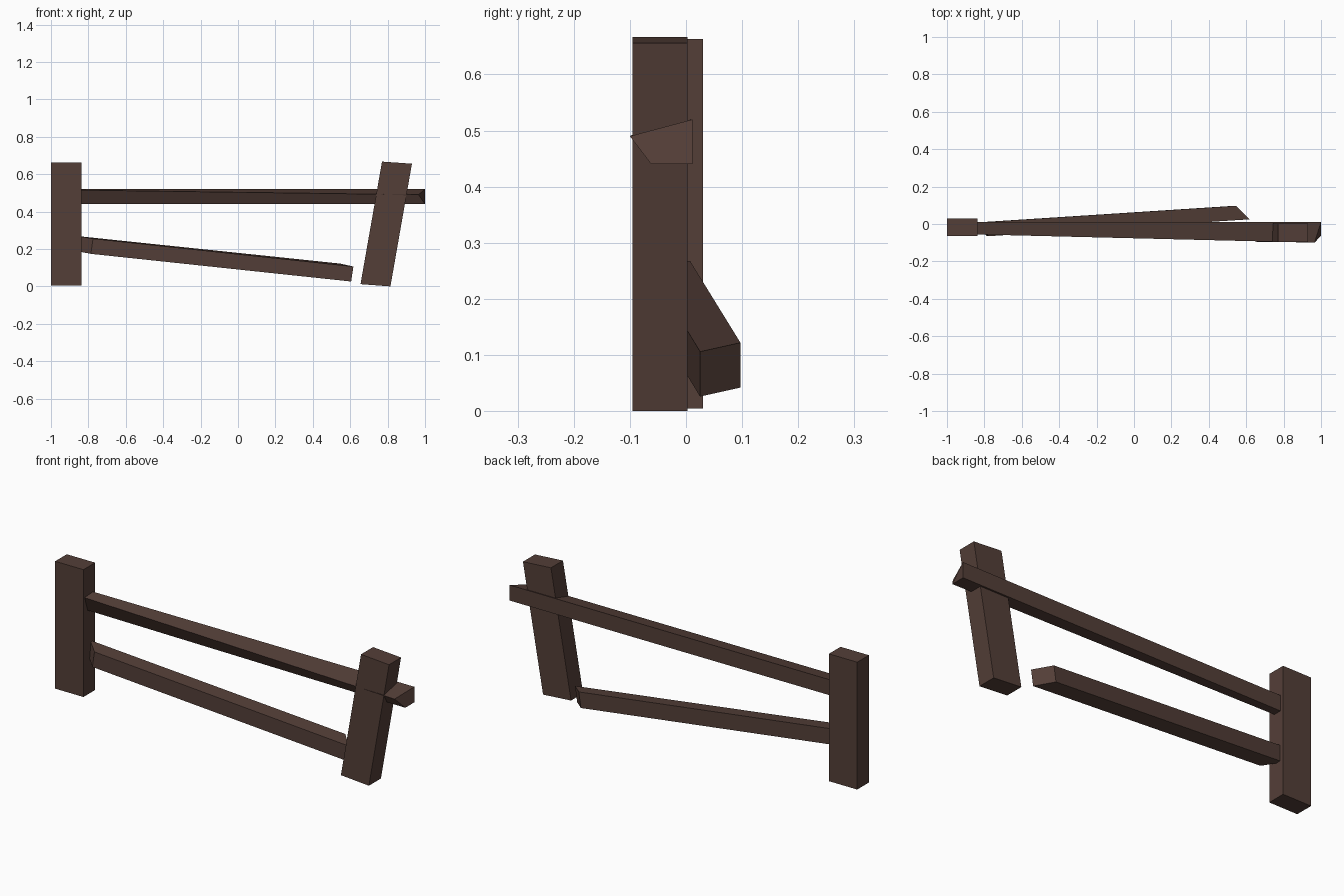
import bpy
import bmesh

cube = bpy.data.objects.get("Cube")
if cube:
    bpy.data.objects.remove(cube, do_unlink=True)


def make_material(name, colour):
    mat = bpy.data.materials.new(name)
    mat.use_nodes = True
    mat.diffuse_color = colour
    shader = next(n for n in mat.node_tree.nodes if n.type == "BSDF_PRINCIPLED")
    shader.inputs["Base Color"].default_value = colour
    shader.inputs["Roughness"].default_value = 0.9
    return mat


dark_wood = make_material("dark_brown_wood", (0.088, 0.049, 0.039, 1))


def make_beam(name, start, end):
    """Join two four-cornered end profiles into a solid, flat-sided beam."""
    bm = bmesh.new()
    first = [bm.verts.new(p) for p in start]
    last = [bm.verts.new(p) for p in end]
    bm.faces.new(first)
    bm.faces.new(last[::-1])
    for i in range(len(first)):
        j = (i + 1) % len(first)
        bm.faces.new((first[j], first[i], last[i], last[j]))
    bmesh.ops.recalc_face_normals(bm, faces=bm.faces)
    mesh = bpy.data.meshes.new(name)
    bm.to_mesh(mesh)
    bm.free()
    mesh.materials.append(dark_wood)
    obj = bpy.data.objects.new(name, mesh)
    bpy.context.collection.objects.link(obj)
    return obj


def make_post(name, outline, front, back):
    """Extrude a front outline of (x, z) corners from front to back."""
    return make_beam(name,
                     [(x, front, z) for x, z in outline],
                     [(x, back, z) for x, z in outline])


# Upright post and leaning post
make_post("upright_post",
          [(-1, 0.005), (-0.838, 0.005), (-0.838, 0.663), (-1, 0.663)],
          front=-0.065, back=0.03)
make_post("leaning_post",
          [(0.655, 0.012), (0.815, 0), (0.93, 0.656), (0.77, 0.667)],
          front=-0.095, back=0.003)

# Upper rail: corners run front top, back top, back bottom, front bottom
make_beam("upper_rail",
          [(-0.87, -0.055, 0.515), (-0.87, 0.012, 0.52),
           (-0.87, 0.012, 0.44), (-0.87, -0.03, 0.44)],
          [(0.965, -0.1, 0.49), (1, 0.012, 0.52),
           (1, 0.012, 0.44), (1, -0.062, 0.44)])

# Fallen lower rail with slanted ends
make_beam("fallen_lower_rail",
          [(-0.775, -0.065, 0.255), (-0.85, 0.007, 0.268),
           (-0.86, 0.007, 0.188), (-0.787, -0.065, 0.174)],
          [(0.617, 0.025, 0.106), (0.545, 0.097, 0.122),
           (0.533, 0.097, 0.042), (0.605, 0.025, 0.026)])
